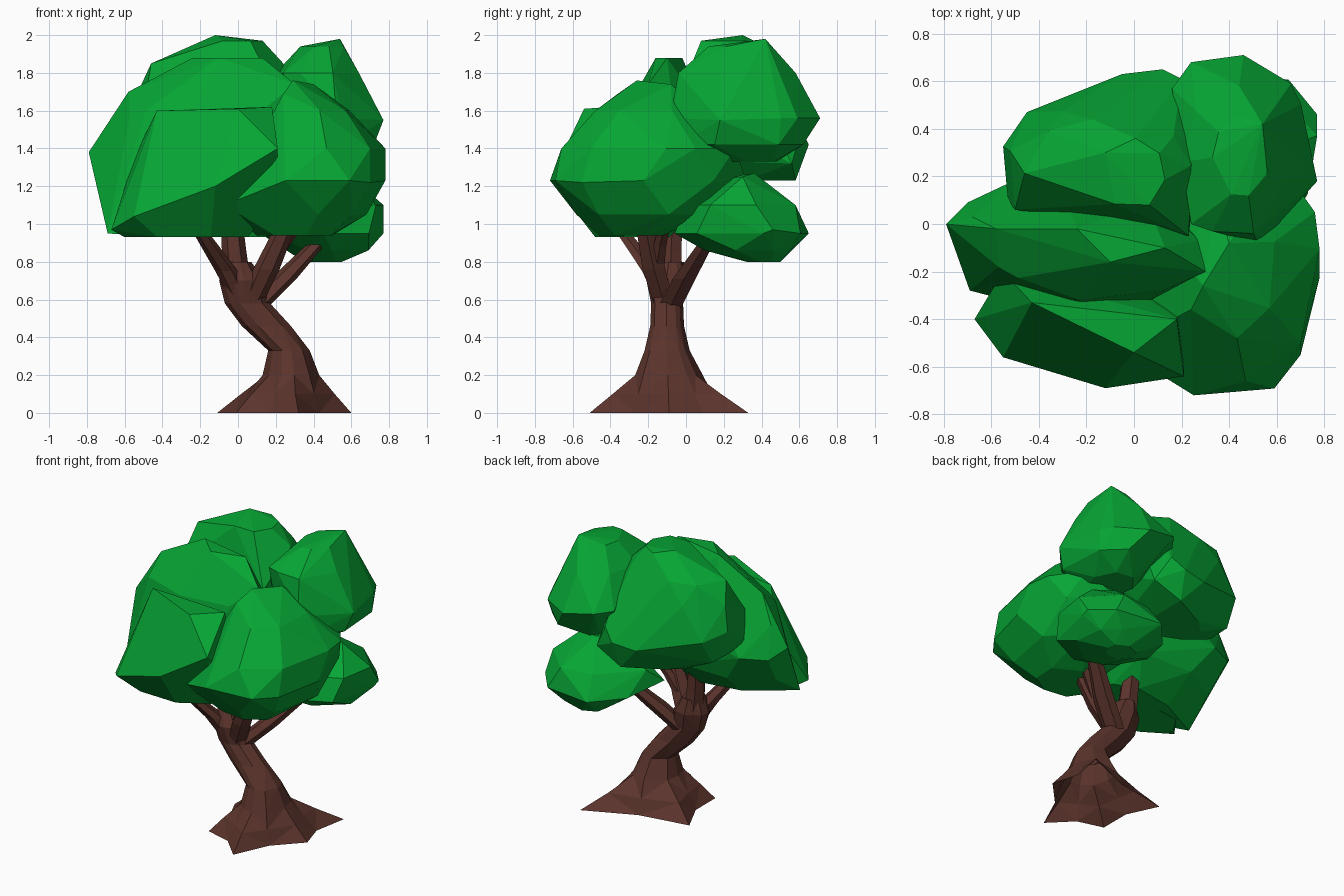
import bpy
import bmesh
import math
import random
from mathutils import Vector

random.seed(4)
default = bpy.data.objects.get("Cube")
if default:
    bpy.data.objects.remove(default, do_unlink=True)


def make_material(name, colour):
    mat = bpy.data.materials.new(name)
    mat.use_nodes = True
    mat.diffuse_color = colour
    mat.node_tree.nodes["Principled BSDF"].inputs["Base Color"].default_value = colour
    return mat


leaf_green = make_material("leaf green", (0.002, 0.38, 0.035, 1))
bark_brown = make_material("bark brown", (0.105, 0.034, 0.025, 1))


def finish(bm, name, mat):
    bmesh.ops.recalc_face_normals(bm, faces=bm.faces)
    mesh = bpy.data.meshes.new(name)
    bm.to_mesh(mesh)
    bm.free()
    mesh.materials.append(mat)
    obj = bpy.data.objects.new(name, mesh)
    bpy.context.collection.objects.link(obj)
    return obj


def bounded_ring(z, x0, x1, y0, y1, sides=7):
    """Irregular polygon stretched to fill the given bounds."""
    turn = random.random() * math.tau
    angles = [turn + (i + random.uniform(-.2, .2)) * math.tau / sides for i in range(sides)]
    xs = [math.cos(a) for a in angles]
    ys = [math.sin(a) for a in angles]

    def fit(v, vals, lo, hi):
        return lo + (v - min(vals)) / (max(vals) - min(vals)) * (hi - lo)

    return [Vector((fit(x, xs, x0, x1), fit(y, ys, y0, y1), z)) for x, y in zip(xs, ys)]


def leaf_clump(name, sections, tips):
    """Faceted hull around stacked sections (z, x0, x1, y0, y1) and corner tips."""
    bm = bmesh.new()
    for section in sections:
        for point in bounded_ring(*section):
            bm.verts.new(point)
    for tip in tips:
        bm.verts.new(tip)
    hull = bmesh.ops.convex_hull(bm, input=bm.verts)
    inside = [g for g in hull["geom_interior"] if isinstance(g, bmesh.types.BMVert)]
    bmesh.ops.delete(bm, geom=inside, context='VERTS')
    bmesh.ops.dissolve_limit(bm, angle_limit=math.radians(6), verts=bm.verts, edges=bm.edges)
    return finish(bm, name, leaf_green)


def loft(name, rings):
    """Skin a list of rings with equal vertex counts; open below, capped on top."""
    bm = bmesh.new()
    rows = [[bm.verts.new(p) for p in ring] for ring in rings]
    count = len(rows[0])
    for low, high in zip(rows, rows[1:]):
        for i in range(count):
            j = (i + 1) % count
            bm.faces.new((low[i], low[j], high[j], high[i]))
    bm.faces.new(rows[-1])
    bmesh.ops.triangulate(bm, faces=bm.faces)
    return finish(bm, name, bark_brown)


# Trunk: root star at the ground, narrowing into a leaning stem
root_centre = Vector((.27, -.08, 0))
root_tips = [Vector((x, y, 0)) for x, y in
             ((.6, -.09), (.59, .33), (-.11, .12), (-.01, -.31), (.32, -.51))]
star = []
for tip, following in zip(root_tips, root_tips[1:] + root_tips[:1]):
    star.append(tip)
    star.append(root_centre.lerp((tip + following) / 2, .85))
angles = [math.atan2(p.y - root_centre.y, p.x - root_centre.x) for p in star]


def stem_ring(z, x, y, rx, ry):
    return [Vector((x + rx * math.cos(a), y + ry * math.sin(a), z)) for a in angles]


flare = stem_ring(.1, .27, -.09, .17, .2)
flare = [p.lerp(s + Vector((0, 0, .1)), .45) for p, s in zip(flare, star)]
stem = [stem_ring(*s) for s in (
    (.2, .28, -.09, .15, .18),
    (.33, .27, -.1, .11, .12),
    (.46, .15, -.1, .13, .09),
    (.58, .05, -.1, .12, .085),
    (.7, .02, -.1, .12, .11),
    (.8, .0, -.09, .07, .08))]
loft("trunk", [star, flare] + stem)


# Branches: tapered limbs reaching from inside the trunk into the leaves
def branch(name, path):
    loft(name, [[Vector((x + r * math.cos(k * math.tau / 6), y + r * math.sin(k * math.tau / 6), z))
                 for k in range(6)] for x, y, z, r in path])


branch("right_branch", [(.02, -.11, .58, .05), (-.06, -.18, .75, .06), (-.24, -.38, 1.02, .035)])
branch("middle_branch", [(0, -.08, .68, .07), (-.02, -.08, .85, .065), (-.05, -.06, 1.2, .05)])
branch("front_branch", [(.06, -.11, .56, .06), (.15, -.17, .76, .07), (.28, -.23, 1.05, .05)])
branch("inner_branch", [(.14, -.16, .74, .05), (.23, -.14, .88, .04), (.36, -.1, 1.05, .03)])
branch("left_branch", [(.08, -.09, .55, .07), (.24, -.01, .71, .07), (.44, .12, .92, .045)])

# Leaf clumps
leaf_clump("right_leaves", [
    (.93, -.45, .15, -.4, -.05),
    (1.1, -.66, .25, -.33, .1),
    (1.36, -.64, .26, -.32, .14),
    (1.6, -.52, .28, -.32, .1)],
    [(-.79, 0, 1.38), (-.69, -.28, .95), (-.53, .17, 1.3), (-.7, .09, 1.3),
     (-.68, .03, 1.52), (-.57, -.18, 1.58), (-.58, -.02, 1.7),
     (-.24, -.02, 1.88), (-.1, -.16, 1.88), (.13, -.1, 1.88), (.3, -.2, 1.74)])
leaf_clump("front_right_leaves", [
    (.93, -.6, .05, -.48, -.15)],
    [(-.43, -.33, 1.6), (0, -.54, 1.61), (.18, -.4, 1.62), (.21, -.64, 1.4),
     (-.12, -.69, 1.2), (-.55, -.56, 1.04), (-.67, -.4, .97), (-.55, -.2, 1.35),
     (.2, -.3, 1.1)])
leaf_clump("front_left_leaves", [
    (.94, .1, .5, -.46, -.12),
    (1.05, -.03, .68, -.58, .12),
    (1.23, .05, .78, -.72, .32),
    (1.4, .15, .78, -.66, .26),
    (1.6, .2, .59, -.48, .1)],
    [(-.07, -.52, 1.1), (.7, -.55, 1.22), (.29, -.26, 1.76), (.4, -.08, 1.74),
     (.24, -.36, 1.69), (.76, .05, 1.4)])
leaf_clump("back_right_leaves", [
    (1.23, -.25, .1, .15, .45),
    (1.33, -.47, .2, .05, .5),
    (1.55, -.55, .25, .03, .5),
    (1.72, -.52, .26, .04, .48),
    (1.85, -.46, .24, .08, .44),
    (1.97, -.14, .13, .08, .36)],
    [(-.12, .3, 2), (-.45, .47, 1.5), (-.05, .63, 1.4), (.12, .65, 1.42),
     (.1, .58, 1.23), (.2, .61, 1.5), (-.5, .06, 1.6), (.23, -.05, 1.65),
     (.3, .56, 1.32), (-.53, .1, 1.4)])
leaf_clump("back_left_leaves", [
    (1.33, .32, .6, .12, .48),
    (1.42, .25, .72, -.03, .62),
    (1.56, .18, .73, -.06, .66),
    (1.8, .2, .64, -.04, .58),
    (1.94, .33, .56, .12, .45)],
    [(.54, .42, 1.98), (.24, .68, 1.6), (.46, .71, 1.56), (.66, .59, 1.56),
     (.77, .18, 1.55), (.52, -.08, 1.58), (.24, .0, 1.8), (.16, .57, 1.6)])
leaf_clump("low_back_leaves", [
    (.8, .35, .55, .32, .5),
    (.86, .25, .69, .1, .55),
    (.95, .14, .77, -.06, .65),
    (1.1, .2, .77, .0, .58)],
    [(.77, .46, .97), (.45, .36, 1.27), (.6, .3, 1.25), (.35, .2, 1.24),
     (.04, .18, 1.0), (.1, .3, 1.1)])
